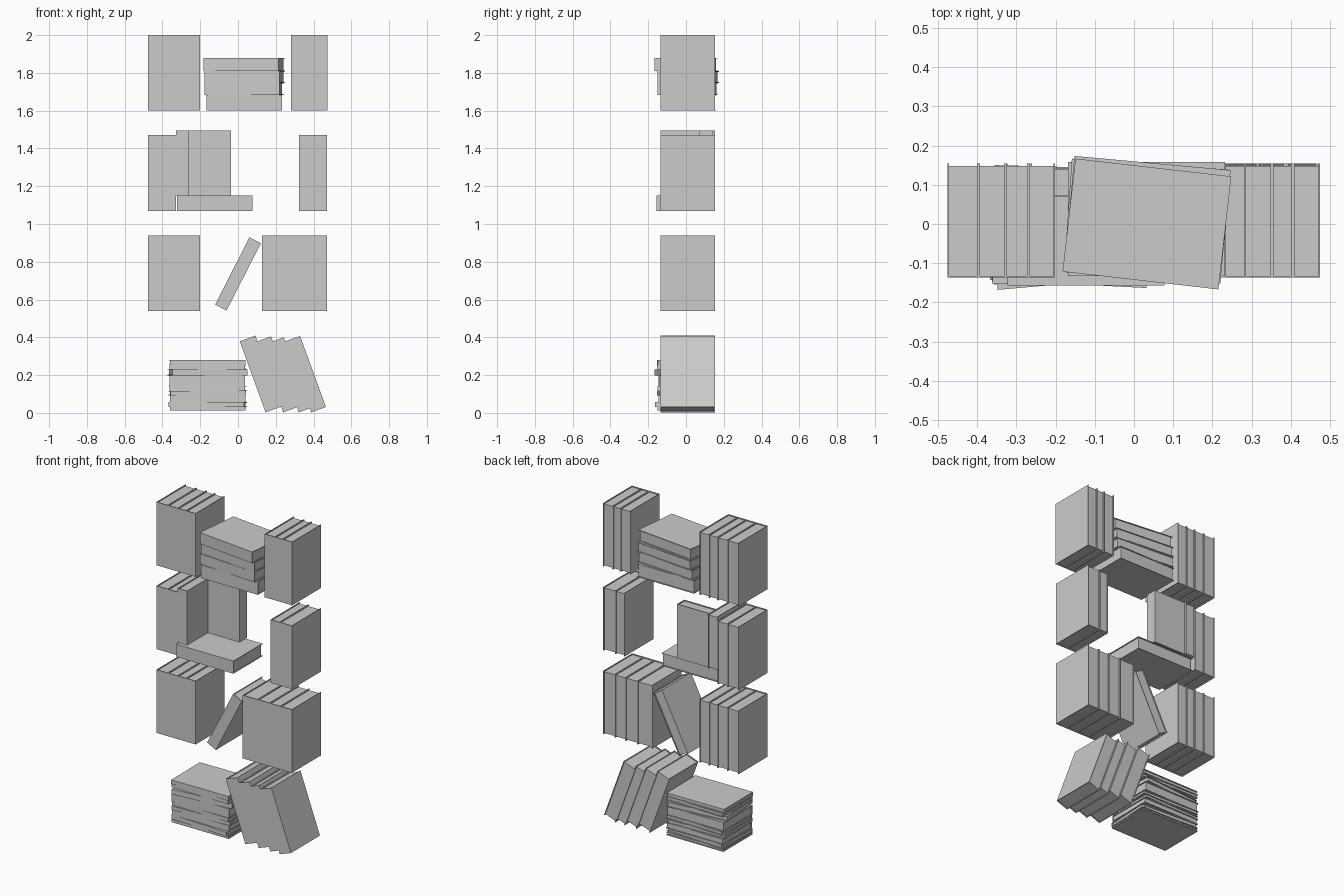
import bpy, bmesh
from math import radians, cos
from mathutils import Matrix, Vector

if "Cube" in bpy.data.objects:
    bpy.data.objects.remove(bpy.data.objects["Cube"])

H, D = 0.40, 0.29          # standard book height and depth
FRONT = -0.136             # y of the aligned spines
COVER, INSET = 0.004, 0.006


def T(x, y, z):
    return Matrix.Translation((x, y, z))


def R(deg, axis):
    return Matrix.Rotation(radians(deg), 4, axis)


def book(name, thick, matrix, h=H, d=D):
    """Local space: thickness +x, spine at y=0, depth +y, height +z."""
    bm = bmesh.new()
    c = COVER
    # U-shaped cover
    profile = [(0, 0), (thick, 0), (thick, d), (thick - c, d),
               (thick - c, c), (c, c), (c, d), (0, d)]
    face = bm.faces.new([bm.verts.new((x, y, 0)) for x, y in profile])
    ext = bmesh.ops.extrude_face_region(bm, geom=[face])
    bmesh.ops.translate(bm, vec=(0, 0, h),
                        verts=[v for v in ext["geom"] if isinstance(v, bmesh.types.BMVert)])
    # recessed page block
    size = Vector((thick - 2 * c, d - c - INSET, h - 2 * INSET))
    mid = Vector((thick / 2, c + size.y / 2, h / 2))
    bmesh.ops.create_cube(bm, size=1, matrix=Matrix.Translation(mid) @ Matrix.Diagonal((*size, 1)))
    bmesh.ops.recalc_face_normals(bm, faces=bm.faces)
    bm.transform(matrix)
    mesh = bpy.data.meshes.new(name)
    bm.to_mesh(mesh)
    bm.free()
    obj = bpy.data.objects.new(name, mesh)
    bpy.context.collection.objects.link(obj)


def upright_row(name, edges, z):
    for a, b in zip(edges, edges[1:]):
        book(name, b - a, T(a, FRONT, z))


def lying(name, thick, cx, cy, z, yaw=0):
    book(name, thick, T(cx, cy, z + thick) @ R(yaw, 'Z') @ T(-H / 2, -D / 2, 0) @ R(90, 'Y'))


# upright rows on the four levels
left = [-0.476, -0.397, -0.328, -0.269, -0.201]
upright_row("top_left_book", left, 1.60)
upright_row("top_right_book", [0.281, 0.352, 0.405, 0.474], 1.60)
upright_row("upper_left_book", left[:3], 1.07)
upright_row("upper_right_book", [0.323, 0.385, 0.472], 1.07)
upright_row("lower_left_book", left, 0.54)
upright_row("lower_right_book", [0.128, 0.231, 0.315, 0.390, 0.472], 0.54)

# twisted stack on the top level
z = 1.60
for thick, cx, cy, yaw in [(0.083, 0.032, 0.013, 0), (0.064, 0.031, 0.008, -4),
                           (0.062, 0.034, 0.011, -5.2), (0.071, 0.033, 0.0, -6.5)]:
    lying("top_stack_book", thick, cx, cy, z, yaw)
    z += thick

# flat book with two shorter books standing on it
lying("upper_flat_book", 0.08, -0.122, -0.012, 1.07)
book("short_upright_book", 0.067, T(-0.327, FRONT, 1.152), h=0.342)
book("cover_facing_book", 0.072, T(-0.037, 0.070, 1.152) @ R(90, 'Z'), h=0.342, d=0.223)

# single leaning book
book("leaning_book", 0.068, T(-0.121, FRONT, 0.573) @ R(27, 'Y'))

# stack of thin books on the bottom level
z = 0.012
for thick, cx, cy, yaw in [(0.018, -0.16, -0.005, 0), (0.027, -0.16, -0.008, -3),
                           (0.036, -0.16, 0.0, 0), (0.024, -0.162, -0.002, 2),
                           (0.024, -0.16, 0.0, -1.5), (0.058, -0.163, 0.0, 0.5),
                           (0.032, -0.161, -0.006, 5), (0.023, -0.16, -0.004, -1),
                           (0.026, -0.162, -0.006, 0.5)]:
    lying("bottom_stack_book", thick, cx, cy, z, yaw)
    z += thick

# tilted group resting on its lower corners
x = 0.146
for thick in (0.088, 0.077, 0.062, 0.083):
    book("tilted_book", thick, T(x, FRONT, 0.003) @ R(-20, 'Y'))
    x += thick / cos(radians(20))
